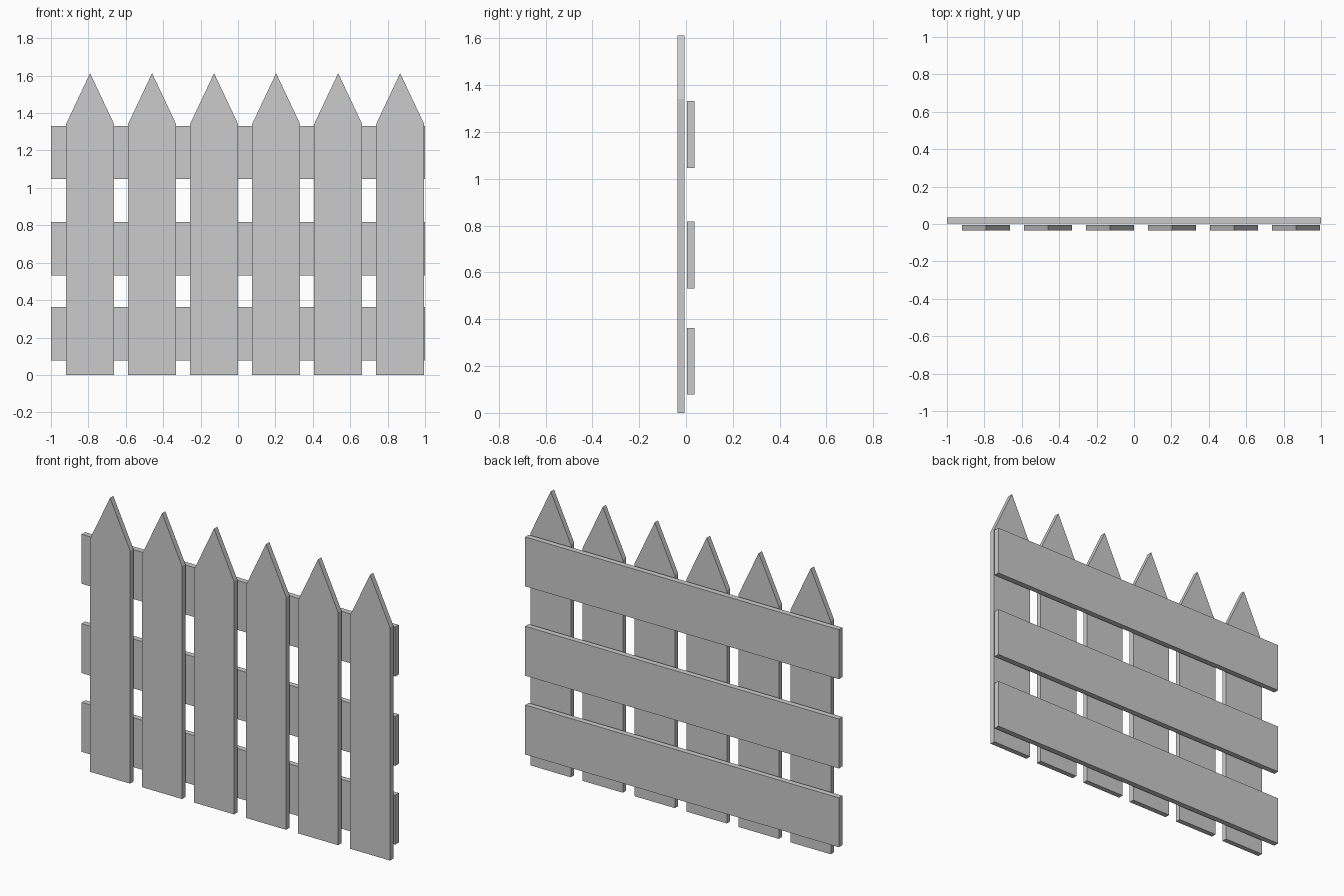
import bpy
import bmesh

cube = bpy.data.objects.get("Cube")
if cube:
    bpy.data.objects.remove(cube, do_unlink=True)

# One plain grey for the whole fence
grey = bpy.data.materials.new("plain_grey")
grey.use_nodes = True
colour = (0.6, 0.6, 0.6, 1)
grey.diffuse_color = colour
grey.node_tree.nodes["Principled BSDF"].inputs["Base Color"].default_value = colour


def board(name, outline, y_front, y_back):
    """Extrude an outline in x and z from the front towards the back."""
    bm = bmesh.new()
    face = bm.faces.new([bm.verts.new((x, y_front, z)) for x, z in outline])
    result = bmesh.ops.extrude_face_region(bm, geom=[face])
    for v in result["geom"]:
        if isinstance(v, bmesh.types.BMVert):
            v.co.y = y_back
    bmesh.ops.recalc_face_normals(bm, faces=bm.faces)
    mesh = bpy.data.meshes.new(name)
    bm.to_mesh(mesh)
    bm.free()
    mesh.materials.append(grey)
    obj = bpy.data.objects.new(name, mesh)
    bpy.context.collection.objects.link(obj)


# Pointed pickets
half_width, shoulder, peak = 0.128, 1.342, 1.613
for i in range(6):
    x = -0.791 + i * 0.3316
    left, right = x - half_width, x + half_width
    board(f"picket_{i + 1}",
          [(left, 0), (right, 0), (right, shoulder), (x, peak), (left, shoulder)],
          -0.036, -0.006)

# Horizontal rails behind the pickets
for name, bottom in (("lower", 0.078), ("middle", 0.532), ("upper", 1.047)):
    top = bottom + 0.285
    board(f"{name}_rail", [(-1, bottom), (1, bottom), (1, top), (-1, top)],
          0.004, 0.036)
